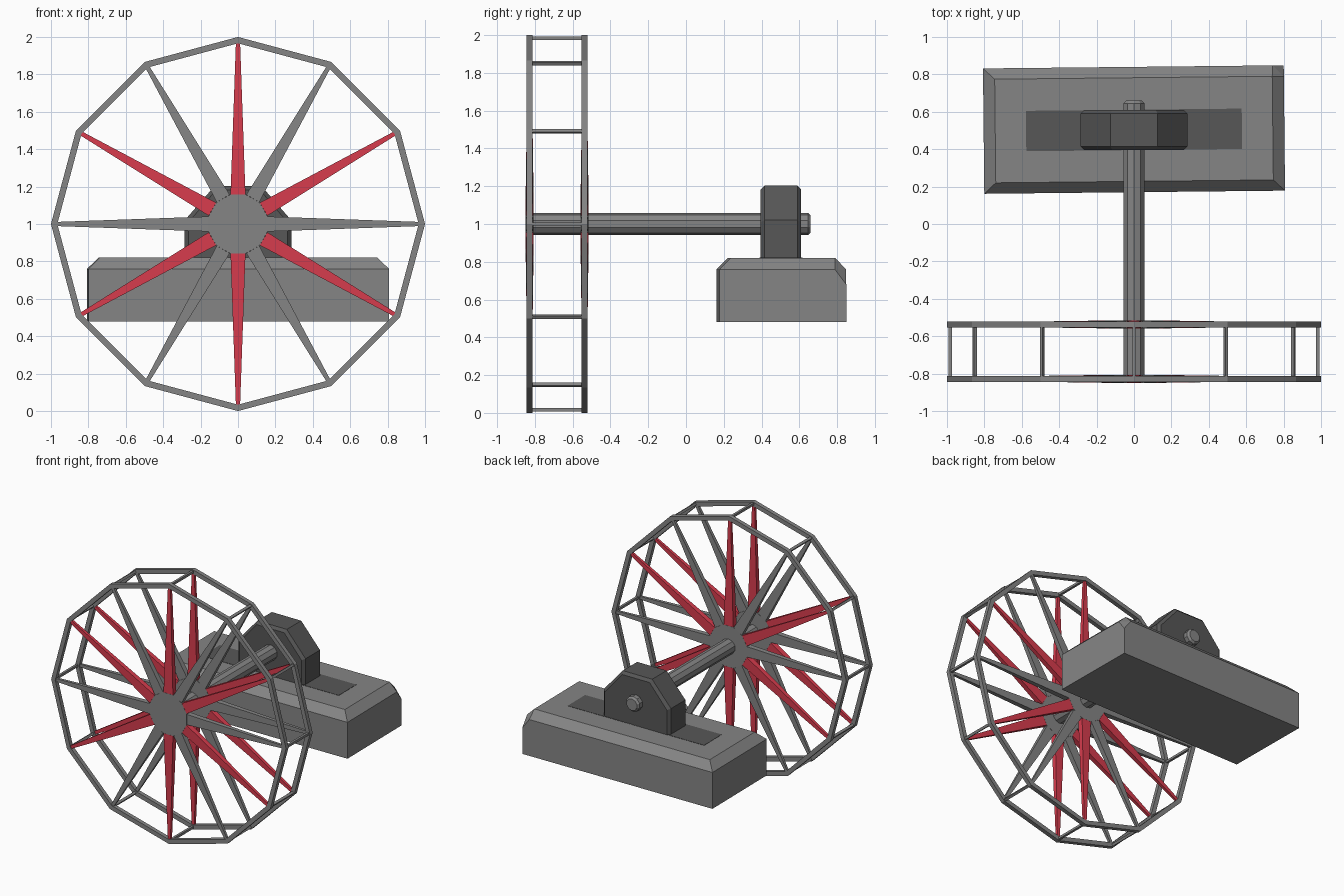
import bpy, bmesh, math
from mathutils import Matrix, Vector

if "Cube" in bpy.data.objects:
    bpy.data.objects.remove(bpy.data.objects["Cube"])

ZC = 1.0                    # wheel and axle height
RIMS = (-0.828, -0.537)     # y of the two wheel sides
STEP = math.radians(30)


def material(name, rgb):
    m = bpy.data.materials.new(name)
    m.diffuse_color = (*rgb, 1)
    m.use_nodes = True
    m.node_tree.nodes["Principled BSDF"].inputs["Base Color"].default_value = m.diffuse_color
    return m


red = material("red_paint", (0.68, 0.045, 0.075))
grey = material("grey_metal", (0.235, 0.235, 0.235))
dark = material("dark_metal", (0.095, 0.095, 0.095))


def finish(name, bm, mat=grey):
    bmesh.ops.recalc_face_normals(bm, faces=bm.faces[:])
    me = bpy.data.meshes.new(name)
    bm.to_mesh(me)
    bm.free()
    ob = bpy.data.objects.new(name, me)
    bpy.context.collection.objects.link(ob)
    me.materials.append(mat)
    return ob


def loft(bm, rings):
    """Skin a list of equal-length point rings and cap both ends."""
    vs = [[bm.verts.new(p) for p in r] for r in rings]
    n = len(vs[0])
    for a, b in zip(vs, vs[1:]):
        for i in range(n):
            j = (i + 1) % n
            bm.faces.new((a[i], a[j], b[j], b[i]))
    bm.faces.new(vs[0])
    bm.faces.new(vs[-1])


def circle(y, r, n, start=0.0):
    return [Vector((r * math.cos(start + 2 * math.pi * i / n), y,
                    ZC + r * math.sin(start + 2 * math.pi * i / n))) for i in range(n)]


def rect(r, w, d):
    return [Vector(p) for p in ((r, -d, -w), (r, d, -w), (r, d, w), (r, -d, w))]


def spokes(name, y, first, mat):
    # six tapered spokes pointing outwards
    bm = bmesh.new()
    for i in range(6):
        m = Matrix.Translation((0, y, ZC)) @ Matrix.Rotation(-(first + 2 * i) * STEP, 4, 'Y')
        loft(bm, [[m @ p for p in rect(r, w, d)]
                  for r, w, d in ((0.158, 0.04, 0.021), (0.975, 0.011, 0.009))])
    return finish(name, bm, mat)


def rim(name, y):
    # twelve-sided ring of square section
    bm = bmesh.new()
    loops = [[bm.verts.new(p) for p in circle(y + dy, r, 12)]
             for r, dy in ((1.0, -0.016), (1.0, 0.016), (0.966, 0.016), (0.966, -0.016))]
    for k in range(4):
        a, b = loops[k], loops[(k + 1) % 4]
        for i in range(12):
            j = (i + 1) % 12
            bm.faces.new((a[i], a[j], b[j], b[i]))
    return finish(name, bm)


# Wheel sides
for side, y in zip(("front", "rear"), RIMS):
    rim(side + "_rim", y)
    spokes(side + "_red_spokes", y, 1, red)
    spokes(side + "_grey_spokes", y, 0, grey)
    bm = bmesh.new()
    loft(bm, [circle(y + d, 0.163, 12, STEP / 2) for d in (-0.0212, 0.0212)])
    finish(side + "_hub", bm)

# Cross bars joining the rims at each corner
bm = bmesh.new()
for i in range(12):
    m = Matrix.Translation((0, 0, ZC)) @ Matrix.Rotation(i * STEP, 4, 'Y')
    loft(bm, [[m @ Vector((0.983 + a, y, b)) for a, b in
               ((-.009, -.009), (.009, -.009), (.009, .009), (-.009, .009))] for y in RIMS])
finish("rim_cross_bars", bm)

# Axle with a chamfered rear end
bm = bmesh.new()
loft(bm, [circle(y, r, 10, math.radians(18)) for y, r in
          ((RIMS[0], 0.059), (0.645, 0.059), (0.66, 0.045))])
finish("axle", bm)

# Bearing block, chamfered along its front and rear outline
outline = ((-.285, .80), (.285, .80), (.285, 1.02), (.125, 1.203), (-.125, 1.203), (-.285, 1.02))
bm = bmesh.new()
rings = []
for y, inset in ((.395, .02), (.415, 0), (.59, 0), (.61, .02)):
    s = 1 - inset / 0.285
    rings.append([Vector((x * s, y, 0.80 + (z - 0.80) * (1 - inset / 0.4))) for x, z in outline])
loft(bm, rings)
finish("bearing_block", bm, dark)

TURN = Matrix.Rotation(math.radians(0.6), 4, 'Z')   # base sits very slightly turned


def corners(z, hx, hy):
    return [Vector((sx * hx, sy * hy, z)) for sx, sy in ((-1, -1), (1, -1), (1, 1), (-1, 1))]


# Base with bevelled top; its rear right corner is cut lower
bm = bmesh.new()
points = corners(0.48, 0.804, 0.335) + corners(0.82, 0.742, 0.277)
points += [p for p in corners(0.76, 0.804, 0.335) if p.x < 0 or p.y < 0]
points += [Vector(p) for p in ((0.804, 0.335, 0.68), (0.744, 0.335, 0.76), (0.804, 0.275, 0.76))]
for p in points:
    bm.verts.new(Matrix.Translation((0, 0.505, 0)) @ TURN @ p)
bmesh.ops.convex_hull(bm, input=bm.verts[:])
bmesh.ops.dissolve_limit(bm, angle_limit=0.02, verts=bm.verts[:], edges=bm.edges[:])
finish("base", bm)

# Mounting plate set into the base
bm = bmesh.new()
loft(bm, [[Matrix.Translation((0, 0.503, 0)) @ TURN @ p for p in corners(z, 0.577, 0.108)]
          for z in (0.80, 0.822)])
finish("mounting_plate", bm, dark)
